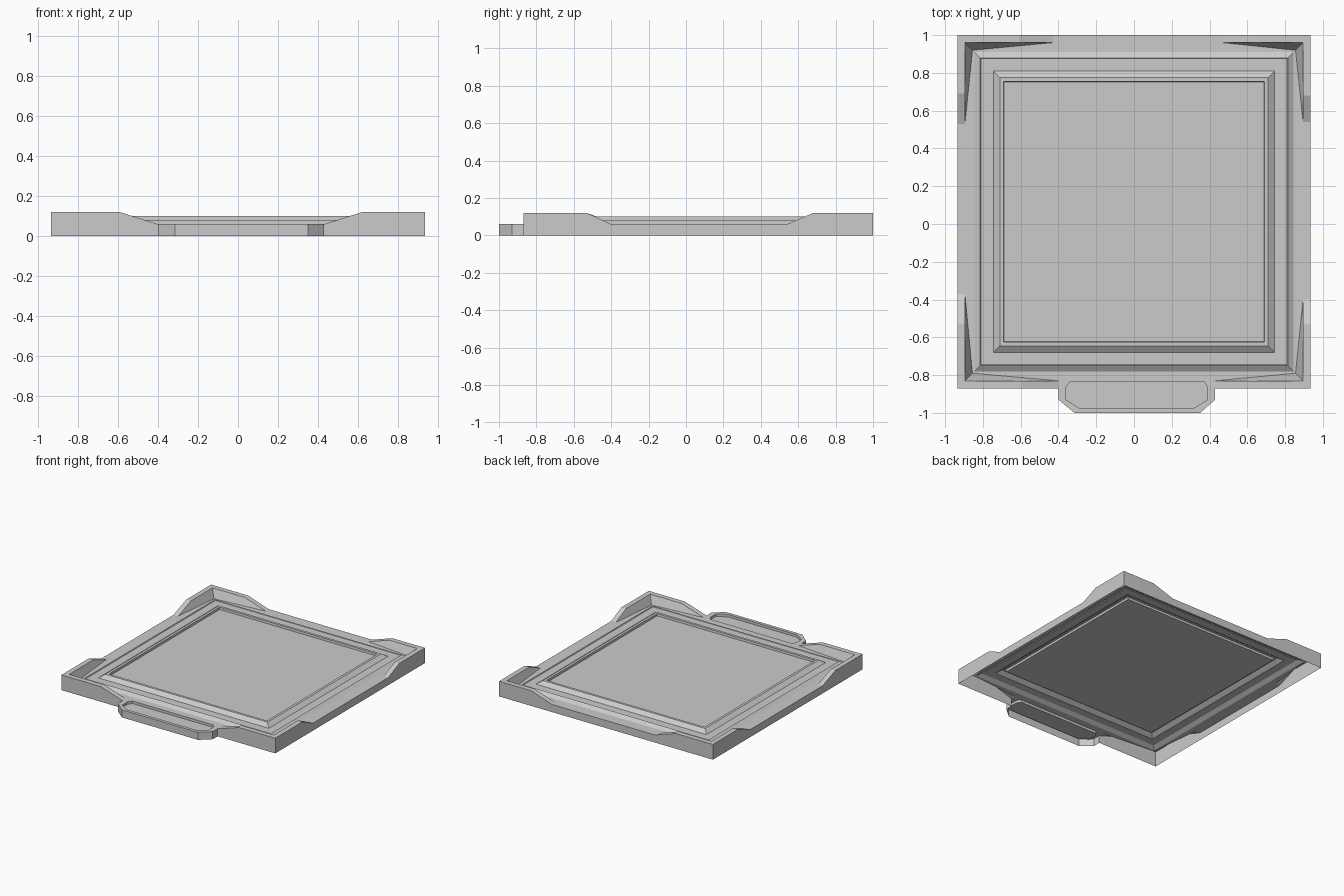
import bpy, bmesh

if "Cube" in bpy.data.objects:
    bpy.data.objects.remove(bpy.data.objects["Cube"])

CY = 0.065          # centre of the square plate in y
OUT, IN, BASE = 0.935, 0.895, 0.855
LOW, HIGH = 0.06, 0.12


def finish(name, bm):
    bmesh.ops.remove_doubles(bm, verts=bm.verts, dist=1e-5)
    bmesh.ops.recalc_face_normals(bm, faces=bm.faces)
    bm.normal_update()
    if sum(f.normal.z * f.calc_area() for f in bm.faces) < 0:
        bmesh.ops.reverse_faces(bm, faces=bm.faces)
    me = bpy.data.meshes.new(name)
    bm.to_mesh(me)
    bm.free()
    ob = bpy.data.objects.new(name, me)
    bpy.context.collection.objects.link(ob)


def face(bm, pts):
    return bm.faces.new([bm.verts.new(p) for p in pts])


def bridge(bm, a, b):
    n = len(a)
    for i in range(n):
        j = (i + 1) % n
        face(bm, [a[i], a[j], b[j], b[i]])


def square(h, z):
    return [(-h, CY - h, z), (h, CY - h, z), (h, CY + h, z), (-h, CY + h, z)]


# Tray: rim with raised corners, open underneath
bm = bmesh.new()
# along each side: slope top, slope foot, slope foot, slope top
sides = {
    "front": (-0.59, -0.40, 0.43, 0.62),
    "right": (-0.53, -0.40, 0.54, 0.68),
    "back": (-0.61, -0.43, 0.47, 0.65),
    "left": (-0.53, -0.37, 0.53, 0.69),
}
for side, stops in sides.items():
    along_x = side in ("front", "back")
    sign = -1 if side in ("front", "left") else 1

    def pt(t, h, z):
        if along_x:
            return (t, CY + sign * h, z)
        return (sign * h, t, z)

    c = 0 if along_x else CY
    heights = (HIGH, HIGH, LOW, LOW, HIGH, HIGH)
    outer = [pt(t, OUT, z) for t, z in zip((c - OUT, *stops, c + OUT), heights)]
    inner = [pt(t, IN, z) for t, z in zip((c - IN, *stops, c + IN), heights)]
    for i in range(5):
        if side == "front" and i == 2:
            continue            # the handle fills this gap
        face(bm, [outer[i], outer[i + 1], inner[i + 1], inner[i]])
        o0, o1 = outer[i], outer[i + 1]
        face(bm, [o0, o1, (o1[0], o1[1], 0), (o0[0], o0[1], 0)])
    b0, b1 = pt(c - BASE, BASE, LOW), pt(c + BASE, BASE, LOW)
    face(bm, [inner[0], inner[1], inner[2], b0])
    face(bm, [inner[5], inner[4], inner[3], b1])
    face(bm, [inner[2], inner[3], b1, b0])

# Stepped frame and centre panel
profile = [(BASE, LOW), (0.845, LOW), (0.815, 0.08), (0.81, 0.075),
           (0.745, 0.075), (0.71, 0.10), (0.69, 0.10), (0.688, 0.083)]
for a, b in zip(profile, profile[1:]):
    bridge(bm, square(*a), square(*b))
face(bm, square(*profile[-1]))
finish("tray", bm)

# Front handle tab with a shallow pocket
bm = bmesh.new()
edge = [(-0.40, -0.83), (-0.40, -0.87), (-0.40, -0.93), (-0.315, -1.0),
        (0.35, -1.0), (0.43, -0.93), (0.43, -0.87), (0.43, -0.83)]
pocket = [(-0.34, -0.835), (-0.36, -0.865), (-0.36, -0.93), (-0.29, -0.975),
          (0.315, -0.975), (0.39, -0.93), (0.39, -0.865), (0.37, -0.835)]


def loop(pts, z):
    return [(x, y, z) for x, y in pts]


bridge(bm, loop(edge, LOW), loop(pocket, LOW))
bridge(bm, loop(pocket, LOW), loop(pocket, 0.04))
face(bm, loop(pocket, 0.04))
for p, q in zip(edge[1:6], edge[2:7]):
    face(bm, [(*p, LOW), (*q, LOW), (*q, 0), (*p, 0)])
finish("front_handle", bm)
